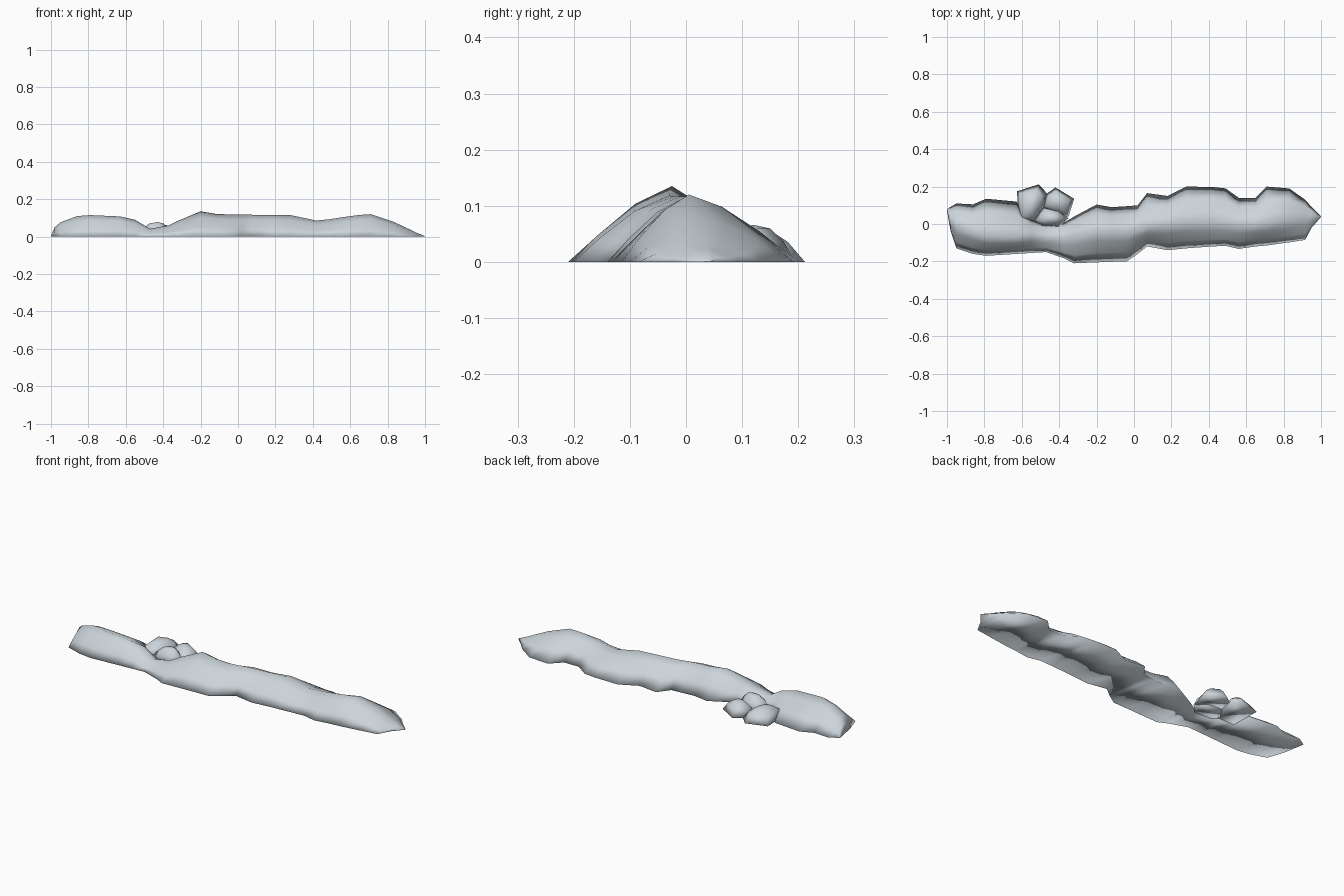
import bpy, bmesh

mat = bpy.data.materials.new("pale snow grey")
mat.diffuse_color = (0.60, 0.66, 0.70, 1)


def make_object(name, bm):
    bmesh.ops.remove_doubles(bm, verts=bm.verts, dist=0.0005)
    bmesh.ops.recalc_face_normals(bm, faces=bm.faces)
    for f in bm.faces:
        f.smooth = True
    me = bpy.data.meshes.new(name)
    bm.to_mesh(me)
    bm.free()
    me.materials.append(mat)
    ob = bpy.data.objects.new(name, me)
    bpy.context.collection.objects.link(ob)


# Long drift: x, front edge y, ridge y, ridge height, back edge y
SECTIONS = [
    (-1.00, 0.07, 0.075, 0.005, 0.08),
    (-0.98, -0.04, 0.01, 0.050, 0.092),
    (-0.95, -0.13, -0.01, 0.076, 0.11),
    (-0.86, -0.16, -0.04, 0.110, 0.105),
    (-0.79, -0.17, -0.065, 0.115, 0.135),
    (-0.63, -0.16, -0.07, 0.108, 0.12),
    (-0.55, -0.155, -0.06, 0.090, 0.03),
    (-0.47, -0.15, -0.07, 0.042, 0.00),
    (-0.37, -0.185, -0.07, 0.060, 0.01),
    (-0.32, -0.21, -0.055, 0.085, 0.04),
    (-0.20, -0.205, -0.025, 0.135, 0.104),
    (-0.12, -0.202, -0.03, 0.122, 0.09),
    (-0.04, -0.20, -0.03, 0.118, 0.095),
    (0.02, -0.16, -0.02, 0.117, 0.10),
    (0.07, -0.12, -0.01, 0.117, 0.165),
    (0.18, -0.14, 0.00, 0.116, 0.15),
    (0.28, -0.13, 0.01, 0.115, 0.20),
    (0.42, -0.12, 0.01, 0.086, 0.198),
    (0.49, -0.117, 0.01, 0.093, 0.19),
    (0.56, -0.133, 0.00, 0.104, 0.14),
    (0.65, -0.12, 0.00, 0.116, 0.14),
    (0.71, -0.115, 0.005, 0.120, 0.20),
    (0.83, -0.098, 0.02, 0.080, 0.19),
    (0.915, -0.085, 0.03, 0.040, 0.13),
    (0.95, -0.02, 0.035, 0.023, 0.09),
    (1.00, 0.038, 0.04, 0.002, 0.042),
]
FRONT = [(0, 0), (0.28, 0.37), (0.64, 0.77), (1, 1)]
BACK = [(0.70, 0.82), (0.36, 0.46), (0, 0)]

bm = bmesh.new()
rows = []
for x, yf, yr, zr, yb in SECTIONS:
    pts = [(yf + (yr - yf) * t, zr * h) for t, h in FRONT]
    pts += [(yb + (yr - yb) * t, zr * h) for t, h in BACK]
    rows.append([bm.verts.new((x, y, z)) for y, z in pts])
for a, b in zip(rows, rows[1:]):
    n = len(a)
    for i in range(n):                      # the last step closes the flat base
        j = (i + 1) % n
        bm.faces.new((a[i], a[j], b[j], b[i]))
for end in (rows[0], rows[-1]):
    bm.faces.new(end)
make_object("snow_drift", bm)


# Crumbled lumps behind the gap: low closed mounds on the ground
def lump(name, cx, cy, top, outline):
    bm = bmesh.new()
    rings = []
    for s, h in ((1, 0), (0.72, 0.55), (0.4, 0.9)):
        rings.append([bm.verts.new((cx + (x - cx) * s, cy + (y - cy) * s, top * h))
                      for x, y in outline])
    peak = bm.verts.new((cx, cy, top))
    n = len(outline)
    for i in range(n):
        j = (i + 1) % n
        for low, high in zip(rings, rings[1:]):
            bm.faces.new((low[i], low[j], high[j], high[i]))
        bm.faces.new((rings[-1][i], rings[-1][j], peak))
    bm.faces.new(rings[0][::-1])
    make_object(name, bm)


lump("lump_left", -0.55, 0.10, 0.066,
     [(-0.62, 0.01), (-0.625, 0.175), (-0.51, 0.212),
      (-0.465, 0.165), (-0.48, 0.09), (-0.53, 0.01)])
lump("lump_right", -0.41, 0.12, 0.066,
     [(-0.47, 0.16), (-0.42, 0.195), (-0.32, 0.135),
      (-0.35, 0.04), (-0.42, 0.05), (-0.49, 0.09)])
lump("lump_front", -0.43, 0.03, 0.078,
     [(-0.54, 0.02), (-0.49, 0.09), (-0.40, 0.08),
      (-0.35, 0.03), (-0.40, -0.02), (-0.50, -0.015)])
